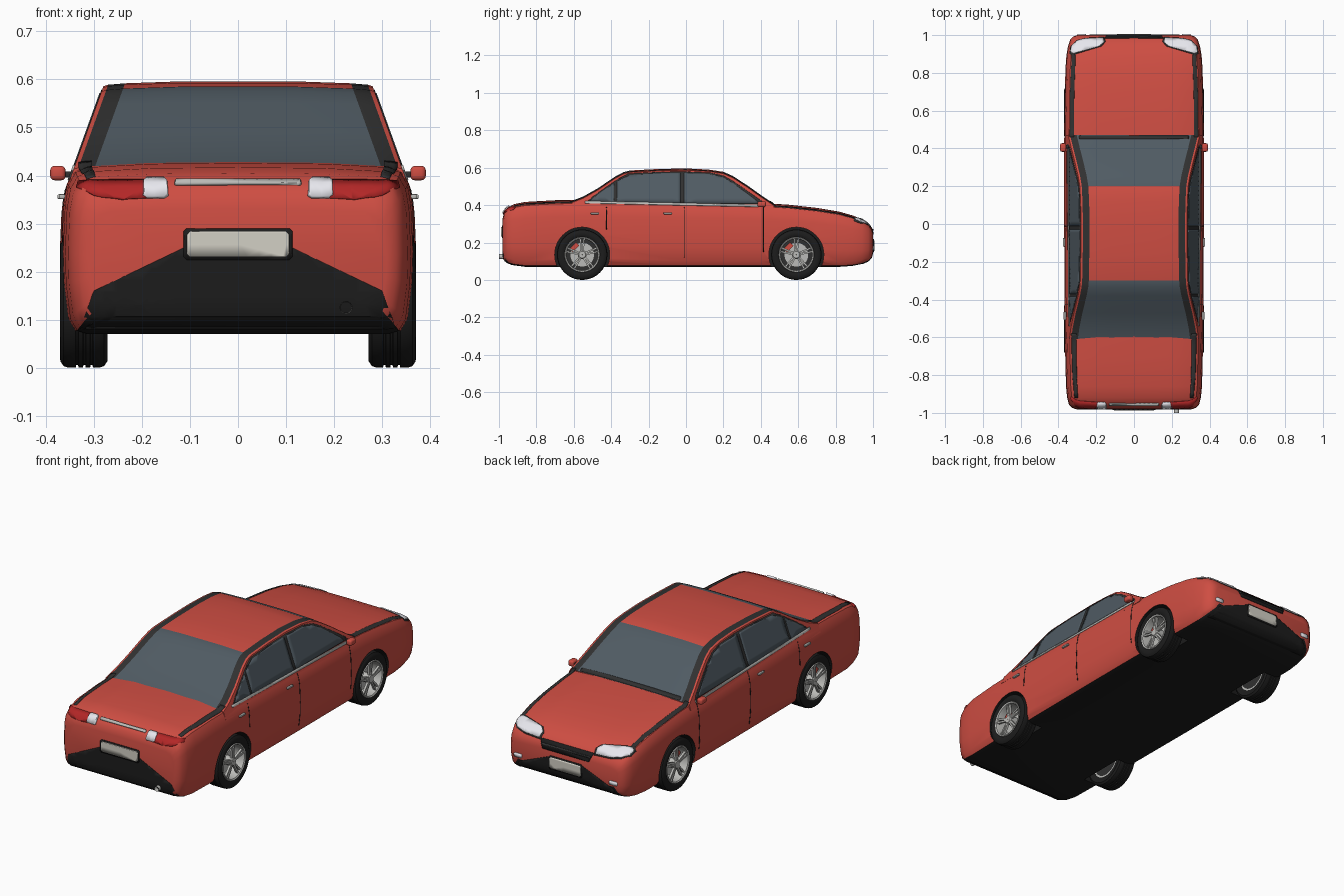
import bpy, bmesh, math
from mathutils import Vector, Matrix
from mathutils.bvhtree import BVHTree

if "Cube" in bpy.data.objects:
    bpy.data.objects.remove(bpy.data.objects["Cube"])


def material(name, r, g, b):
    m = bpy.data.materials.new(name)
    m.diffuse_color = (r, g, b, 1)
    m.use_nodes = True
    m.node_tree.nodes["Principled BSDF"].inputs["Base Color"].default_value = m.diffuse_color
    return m


RED = material("red_paint", .62, .075, .055)
BLACK = material("black_trim", .012, .012, .012)
DARK = material("dark_trim", .03, .03, .03)
GLASS = material("glass", .08, .105, .125)
CHROME = material("chrome", .5, .5, .48)
WHITE = material("lamp_white", .8, .8, .85)
TAIL = material("tail_red", .45, .02, .02)
PLATE = material("plate", .65, .63, .56)


def finish(name, bm, mats, angle=35):
    me = bpy.data.meshes.new(name)
    bm.to_mesh(me)
    bm.free()
    ob = bpy.data.objects.new(name, me)
    bpy.context.collection.objects.link(ob)
    for m in mats:
        me.materials.append(m)
    smooth(ob, angle)
    return ob


def smooth(ob, angle):
    bpy.ops.object.select_all(action='DESELECT')
    ob.select_set(True)
    bpy.context.view_layer.objects.active = ob
    bpy.ops.object.shade_smooth_by_angle(angle=math.radians(angle))


def loft(rings, pick):
    """Closed rings joined by quads; pick(ring, segment) gives the material index."""
    bm = bmesh.new()
    rows = [[bm.verts.new(p) for p in r] for r in rings]
    n = len(rows[0])
    for i in range(len(rows) - 1):
        for j in range(n):
            k = (j + 1) % n
            f = bm.faces.new((rows[i][j], rows[i][k], rows[i + 1][k], rows[i + 1][j]))
            f.material_index = pick(i, j)
    bm.faces.new(rows[0])
    bm.faces.new(rows[-1])
    bmesh.ops.recalc_face_normals(bm, faces=bm.faces)
    return bm


def box(name, c, size, mat, bevel=.005, sides=(1, -1)):
    bm = bmesh.new()
    for s in sides:
        bmesh.ops.create_cube(bm, size=1, matrix=Matrix.Translation((c[0] * s, c[1], c[2])) @ Matrix.Diagonal((*size, 1)))
    bmesh.ops.bevel(bm, geom=bm.edges[:], offset=bevel, segments=3, affect='EDGES', profile=.5)
    return finish(name, bm, [mat])


# lower body: stations of (y, bottom, top, half width)
STATIONS = [(-.98, .13, .33, .31), (-.972, .105, .365, .33), (-.955, .09, .385, .345), (-.92, .078, .405, .354),
            (-.86, .07, .417, .36), (-.7, .07, .426, .364), (-.5, .07, .43, .367), (0, .07, .42, .37),
            (.4, .07, .412, .37), (.55, .07, .402, .368), (.7, .07, .385, .366), (.82, .07, .365, .363),
            (.89, .075, .345, .358), (.94, .085, .325, .35), (.975, .1, .3, .338), (.993, .12, .275, .32), (1, .15, .25, .3)]
SECTION = [(.87, 0), (.93, .02), (.97, .09), (.995, .3), (1, .5), (.99, .75), (.97, .87), (.93, .945), (.85, .975), (.5, .995)]
rings = []
for y, zb, zt, w in STATIONS:
    half = [(w * a, y, zb + (zt - zb) * b) for a, b in SECTION]
    rings.append([(0, y, zb)] + half + [(0, y, zt)] + [(-x, yy, z) for x, yy, z in reversed(half)])
count = len(rings[0])
body_bm = loft(rings, lambda i, j: 1 if j < 2 or j >= count - 2 else 0)


# cabin: roof line of (y, height)
def side_x(z):
    return .34 - (z - .42) * .36


ROOF = [(-.61, .424), (-.55, .447), (-.47, .492), (-.38, .553), (-.335, .577), (-.3, .586), (-.15, .594), (0, .597),
        (.12, .591), (.2, .579), (.25, .557), (.33, .505), (.4, .455), (.47, .408)]
rings = []
for y, zt in ROOF:
    ze = zt - .011
    e = side_x(ze)
    half = [(side_x(.37), y, .37), (e, y, ze), (e - .01, y, ze + .003), (e - .045, y, ze + .006), (.12, y, zt - .001)]
    rings.append(half + [(-x, yy, z) for x, yy, z in reversed(half)])


def cabin_mat(i, j):
    if j in (2, 6):
        return 1
    return 2 if j in (3, 4, 5) and (i < 5 or i >= 9) else 0


cabin_bm = loft(rings, cabin_mat)

# surface used to wrap panels on
both = body_bm.copy()
tmp = bpy.data.meshes.new("tmp")
cabin_bm.to_mesh(tmp)
both.from_mesh(tmp)
bpy.data.meshes.remove(tmp)
surface = BVHTree.FromBMesh(both)
both.free()

body = finish("car_body", body_bm, [RED, BLACK])
finish("cabin", cabin_bm, [RED, DARK, GLASS], 30)

# wheel arches
WHEEL_Y, R = (-.555, .59), .135
bm = bmesh.new()
for y in WHEEL_Y:
    for s in (1, -1):
        m = Matrix.Translation((s * .35, y, R)) @ Matrix.Rotation(math.pi / 2, 4, 'Y')
        bmesh.ops.create_cone(bm, cap_ends=True, segments=48, radius1=.147, radius2=.147, depth=.2, matrix=m)
for f in bm.faces:
    f.material_index = 1
cutter = finish("arch_cutter", bm, [RED, BLACK])
mod = body.modifiers.new("arches", 'BOOLEAN')
mod.operation, mod.object, mod.solver = 'DIFFERENCE', cutter, 'EXACT'
bpy.context.view_layer.objects.active = body
bpy.ops.object.modifier_apply(modifier="arches")
smooth(body, 35)
cutter.hide_render = True
cutter.hide_set(True)

# panels wrapped on the body: plane = origin, u, v, outward
X, Y, Z = Vector((1, 0, 0)), Vector((0, 1, 0)), Vector((0, 0, 1))
O = Vector((0, 0, 0))
REAR, FRONT, SIDE, TOP = (O, X, Z, -Y), (O, X, Z, Y), (O, Y, Z, X), (O, X, Y, Z)
NOSE = (Vector((0, .95, .31)), X, Vector((0, -.77, .64)), Vector((0, .64, .77)))


def panel(name, pts, plane, mat, off=.003, mirror=False, step=.025):
    o, u, v, n = plane
    bm = bmesh.new()
    bm.faces.new([bm.verts.new((a, b, 0)) for a, b in pts])
    bmesh.ops.triangulate(bm, faces=bm.faces[:])
    for axis in (0, 1):
        lo, hi = min(p[axis] for p in pts), max(p[axis] for p in pts)
        for k in range(1, int((hi - lo) / step) + 1):
            co = [0, 0, 0]
            co[axis] = lo + k * step
            no = (1, 0, 0) if axis == 0 else (0, 1, 0)
            bmesh.ops.bisect_plane(bm, geom=bm.verts[:] + bm.edges[:] + bm.faces[:], plane_co=co, plane_no=no)
    for vert in bm.verts:
        p = o + u * vert.co.x + v * vert.co.y
        hit, nor = surface.ray_cast(p + n * 3, -n)[:2]
        if hit is None:
            hit, nor = surface.find_nearest(p + n * 1.0 if n.y else p)[:2]
        vert.co = hit + nor * off
    bm.normal_update()
    if sum(f.normal.dot(n) * f.calc_area() for f in bm.faces) < 0:
        bmesh.ops.reverse_faces(bm, faces=bm.faces[:])
    if mirror:
        d = bmesh.ops.duplicate(bm, geom=bm.verts[:] + bm.edges[:] + bm.faces[:])["geom"]
        for g in d:
            if isinstance(g, bmesh.types.BMVert):
                g.co.x = -g.co.x
        bmesh.ops.reverse_faces(bm, faces=[g for g in d if isinstance(g, bmesh.types.BMFace)])
    ob = finish(name, bm, [mat])
    sol = ob.modifiers.new("thickness", 'SOLIDIFY')
    sol.thickness, sol.offset = off + .002, -1


def rect(x0, x1, z0, z1, c=.006):
    return [(x0 + c, z0), (x1 - c, z0), (x1, z0 + c), (x1, z1 - c), (x1 - c, z1), (x0 + c, z1), (x0, z1 - c), (x0, z0 + c)]


# side glass, pillars, seams
panel("window_surround", [(-.535, .413), (-.49, .452), (-.36, .542), (-.31, .568), (-.15, .577), (.0, .579), (.13, .573),
                          (.2, .557), (.26, .523), (.41, .418), (.41, .405)], SIDE, DARK, .0015, True)
panel("front_side_window", [(-.01, .412), (-.01, .571), (.12, .566), (.19, .552), (.25, .518), (.385, .418), (.385, .41)], SIDE, GLASS, .003, True)
panel("rear_side_window", [(-.37, .418), (-.37, .526), (-.3, .56), (-.15, .57), (-.03, .571), (-.03, .412)], SIDE, GLASS, .003, True)
panel("quarter_window", [(-.385, .418), (-.385, .516), (-.47, .458), (-.515, .423)], SIDE, GLASS, .003, True)
panel("belt_strip", [(-.54, .409), (-.54, .421), (.42, .401), (.42, .389)], SIDE, CHROME, .004, True)
for name, y, z0 in (("centre_door_seam", -.01, .12), ("front_door_seam", .415, .15), ("rear_door_seam", -.425, .27)):
    panel(name, [(y - .002, z0), (y + .002, z0), (y + .002, .39), (y - .002, .39)], SIDE, BLACK, .001, True)

# dark strips on bonnet and boot edges
panel("bonnet_edge_strip", [(.318, .46), (.34, .46), (.338, .7), (.328, .92), (.308, .92), (.316, .7)], TOP, DARK, .0015, True)
panel("boot_edge_strip", [(.305, -.58), (.332, -.58), (.326, -.8), (.315, -.92), (.297, -.92), (.303, -.8)], TOP, DARK, .0015, True)
panel("windscreen_cowl", rect(-.29, .29, .45, .468, .004), TOP, DARK, .002)

# rear end
panel("rear_valance", [(-.112, .25), (-.3, .16), (-.328, .082), (.328, .082), (.3, .16), (.112, .25)], REAR, BLACK, .002)
panel("tail_lamp", [(.16, .39), (.16, .356), (.24, .35), (.3, .358), (.335, .374), (.33, .388)], REAR, TAIL, .004, True)
panel("reverse_lamp", rect(.148, .196, .355, .39), REAR, WHITE, .009, True)
panel("boot_chrome_strip", rect(-.13, .13, .38, .388, .002), REAR, CHROME, .007)
panel("rear_plate_frame", rect(-.113, .113, .224, .29), REAR, BLACK, .005)
panel("rear_plate", rect(-.106, .106, .231, .283), REAR, PLATE, .008)

# front end
panel("front_valance", [(-.1, .21), (-.27, .14), (-.31, .088), (.31, .088), (.27, .14), (.1, .21)], FRONT, BLACK, .002)
panel("grille", [(-.155, .288), (-.135, .244), (.135, .244), (.155, .288)], FRONT, BLACK, .003)
panel("grille_bar", rect(-.142, .142, .263, .271, .002), FRONT, DARK, .007)
panel("front_plate_frame", rect(-.096, .096, .148, .218), FRONT, BLACK, .004)
panel("front_plate", rect(-.09, .09, .155, .211), FRONT, PLATE, .007)
panel("fog_lamp", rect(.255, .3, .16, .18, .004), FRONT, WHITE, .005, True)
LAMP = [(.165, -.04), (.16, -.01), (.18, .014), (.32, .05), (.332, .035), (.328, .005), (.3, -.022), (.25, -.035)]
cx, cy = .25, .003
panel("headlamp_surround", [(cx + (a - cx) * 1.1, cy + (b - cy) * 1.2) for a, b in LAMP], NOSE, DARK, .002, True)
panel("headlamp", LAMP, NOSE, WHITE, .005, True)

# mirrors and handles
box("door_mirror", (.375, .405, .405), (.032, .045, .03), RED, .009)
box("mirror_stalk", (.35, .41, .402), (.04, .018, .012), DARK, .003)
box("rear_door_handle", (.366, -.487, .356), (.012, .045, .01), CHROME, .003)
box("front_door_handle", (.37, -.097, .356), (.012, .045, .01), CHROME, .003)


# wheels
def lathe(name, prof, mat, y, s, segs=40):
    rings = [[(s * x, y + r * math.sin(a), R + r * math.cos(a)) for r, x in prof]
             for a in (2 * math.pi * k / segs for k in range(segs))]
    bm = bmesh.new()
    rows = [[bm.verts.new(p) for p in ring] for ring in rings]
    n = len(prof)
    for i in range(segs):
        for j in range(n):
            a, b = rows[i], rows[(i + 1) % segs]
            bm.faces.new((a[j], a[(j + 1) % n], b[(j + 1) % n], b[j]))
    bmesh.ops.recalc_face_normals(bm, faces=bm.faces)
    finish(name, bm, [mat])


TYRE = [(.092, .278), (.122, .272), (.132, .279), (.135, .288)]
for g in (.305, .32, .335):
    TYRE += [(.135, g - .003), (.13, g - .002), (.13, g + .002), (.135, g + .003)]
TYRE += [(.135, .354), (.132, .363), (.122, .37), (.105, .371), (.093, .364)]
for y, end in zip(WHEEL_Y, ("rear", "front")):
    for s, sd in ((1, "right"), (-1, "left")):
        tag = f"{end}_{sd}_"
        lathe(tag + "tyre", TYRE, BLACK, y, s)
        lathe(tag + "rim", [(.095, .28), (.095, .364), (.092, .369), (.086, .366), (.083, .355), (.083, .28)], CHROME, y, s)
        lathe(tag + "brake_disc", [(.001, .308), (.066, .308), (.066, .318), (.001, .318)], CHROME, y, s)
        lathe(tag + "wheel_back", [(.001, .282), (.084, .282), (.084, .292), (.001, .292)], DARK, y, s)
        lathe(tag + "hub", [(.001, .3), (.024, .3), (.024, .358), (.018, .364), (.001, .364)], CHROME, y, s, 24)
        bm = bmesh.new()
        for k in range(5):
            spin = Matrix.Translation((s * .355, y, R)) @ Matrix.Rotation(k * math.tau / 5, 4, 'X')
            for d in (-.007, .007):
                m = spin @ Matrix.Translation((0, d, .052)) @ Matrix.Rotation(-d * 12, 4, 'X') @ Matrix.Diagonal((.012, .009, .07, 1))
                bmesh.ops.create_cube(bm, size=1, matrix=m)
        finish(tag + "spokes", bm, [CHROME])
        bm = bmesh.new()
        m = Matrix.Translation((s * .32, y - .042, R + .04)) @ Matrix.Rotation(math.pi / 4, 4, 'X') @ Matrix.Diagonal((.03, .05, .026, 1))
        bmesh.ops.create_cube(bm, size=1, matrix=m)
        finish(tag + "caliper", bm, [RED])

# exhaust pipe
bm = bmesh.new()
m = Matrix.Translation((.225, -.955, .125)) @ Matrix.Rotation(math.pi / 2, 4, 'X')
bmesh.ops.create_cone(bm, cap_ends=True, segments=24, radius1=.013, radius2=.013, depth=.09, matrix=m)
tip = min(bm.faces, key=lambda f: f.calc_center_median().y)
bmesh.ops.inset_region(bm, faces=[tip], thickness=.003)
bmesh.ops.translate(bm, verts=tip.verts, vec=(0, .05, 0))
finish("exhaust_pipe", bm, [CHROME])
